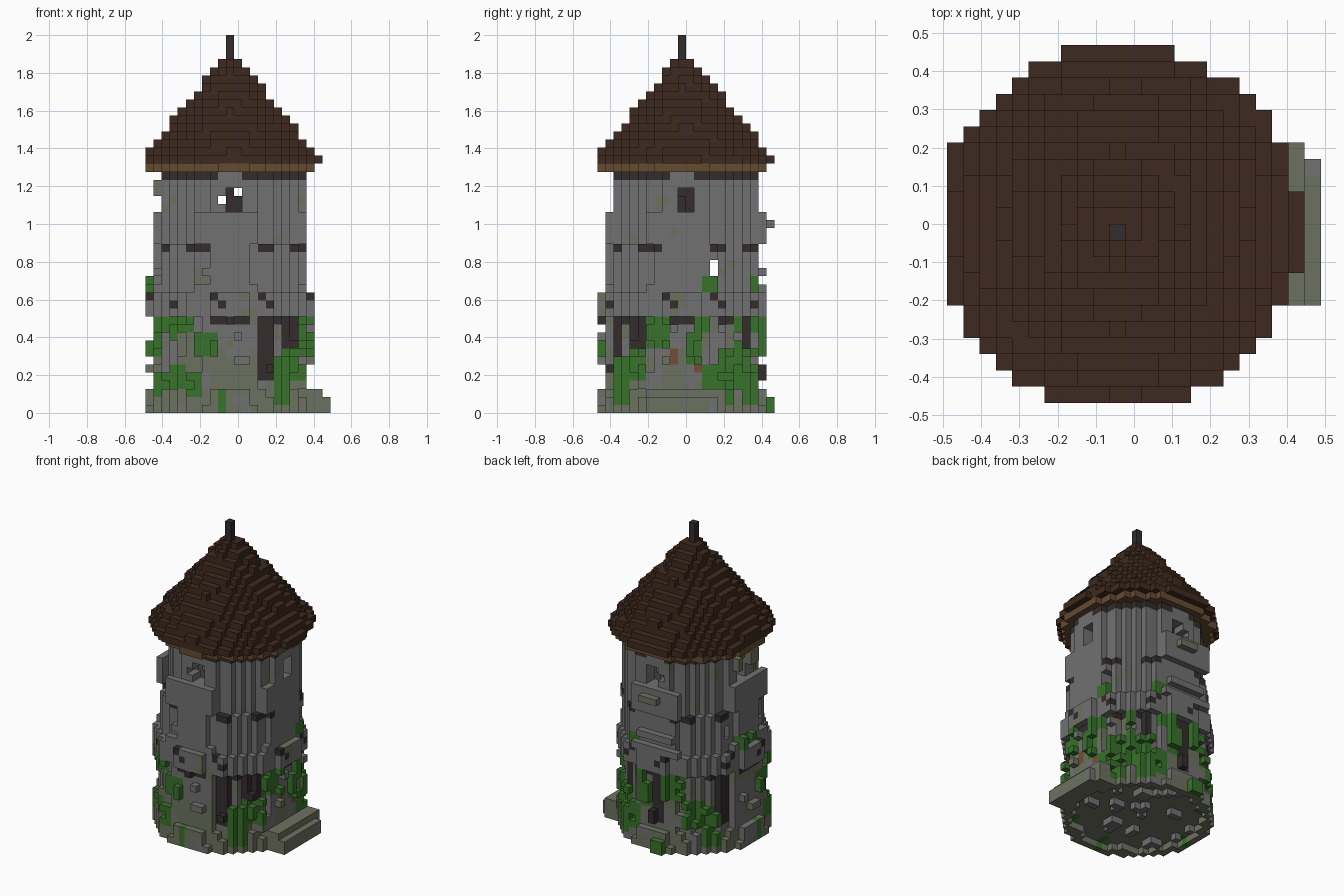
import bpy
import random
from mathutils import Vector, noise

random.seed(4)
V = 2 / 47  # block size

cube = bpy.data.objects.get("Cube")
if cube:
    bpy.data.objects.remove(cube, do_unlink=True)

# Colours
COLOURS = {
    "stone": (0.166, 0.166, 0.167),
    "mossy_stone": (0.152, 0.167, 0.117),
    "ivy_green": (0.040, 0.168, 0.025),
    "dark_wood": (0.034, 0.025, 0.026),
    "roof_brown": (0.049, 0.023, 0.013),
    "plank_brown": (0.130, 0.070, 0.030),
    "brick": (0.170, 0.075, 0.036),
}
NAMES = list(COLOURS)
MATS = []
for name, rgb in COLOURS.items():
    mat = bpy.data.materials.new(name)
    mat.use_nodes = True
    mat.diffuse_color = (*rgb, 1)
    bsdf = next(n for n in mat.node_tree.nodes if n.type == "BSDF_PRINCIPLED")
    bsdf.inputs["Base Color"].default_value = (*rgb, 1)
    bsdf.inputs["Roughness"].default_value = 0.9
    MATS.append(mat)


def build(name, cells):
    """Make one object from blocks {(i, j, k): colour}, keeping only outer faces."""
    verts, faces, tints = {}, [], []
    for cell, colour in cells.items():
        for axis in range(3):
            for side in (0, 1):
                near = list(cell)
                near[axis] += 2 * side - 1
                if tuple(near) in cells:
                    continue
                face = []
                for a, b in ((0, 0), (1, 0), (1, 1), (0, 1)):
                    p = list(cell)
                    p[axis] += side
                    p[(axis + 1) % 3] += a
                    p[(axis + 2) % 3] += b
                    face.append(verts.setdefault(tuple(p), len(verts)))
                faces.append(face if side else face[::-1])
                tints.append(NAMES.index(colour))
    mesh = bpy.data.meshes.new(name)
    points = [((i - 11.5) * V, (j - 11) * V, k * V) for i, j, k in verts]
    mesh.from_pydata(points, [], faces)
    for mat in MATS:
        mesh.materials.append(mat)
    mesh.polygons.foreach_set("material_index", tints)
    bpy.context.collection.objects.link(bpy.data.objects.new(name, mesh))


def disc(r, c=10.0, hole=0.0, d=None):
    d = c if d is None else d
    return [(i, j) for i in range(23) for j in range(22)
            if hole * hole <= (i - c) ** 2 + (j - d) ** 2 <= r * r]


def side_of(i, j):
    """Which side a block belongs to, and its place along that side."""
    dx, dy = i - 10.2, j - 10.2
    if abs(dy) >= abs(dx):
        return ("front" if dy < 0 else "back"), i
    return ("right" if dx > 0 else "left"), j


# Ivy patches: along from, to, height from, to
FRONT_IVY = [(0, 2, 1, 6), (2, 3, 8, 10), (4, 5, 10, 11), (6, 8, 7, 9), (4, 4, 3, 5),
             (5, 6, 2, 4), (9, 9, 0, 2), (18, 20, 7, 9), (16, 17, 1, 6), (17, 20, 3, 5)]
RIGHT_IVY = [(2, 3, 1, 4), (4, 5, 4, 7), (6, 8, 8, 11), (11, 12, 6, 9), (13, 14, 15, 16),
             (12, 13, 10, 11), (15, 16, 1, 7), (17, 18, 6, 11), (19, 20, 14, 16), (13, 14, 2, 5)]
IVY = {"front": FRONT_IVY, "left": FRONT_IVY + [(10, 12, 15, 16)],
       "right": RIGHT_IVY, "back": RIGHT_IVY}
POSTS = {"front": (3, 14, 15), "left": (3, 14, 15), "right": (2, 4, 5), "back": (9, 10, 15)}


def has_ivy(i, j, k):
    side, u = side_of(i, j)
    return any(a <= u <= b and lo <= k <= hi for a, b, lo, hi in IVY[side])


def wall_colour(i, j, k):
    side, u = side_of(i, j)
    if k == 29 and not 9 <= u <= 11:
        return "dark_wood"
    if k == 20 and not 8 <= u <= 13 and u % 4:
        return "dark_wood"
    if k == 11 and (8 <= u <= 12 or u in (15, 16)):
        return "dark_wood"
    if k in (13, 14) and (u + k) % 6 == 4:
        return "dark_wood"
    if side == "right" and (u, k) in ((9, 6), (9, 7), (12, 5), (12, 6)):
        return "brick"
    if has_ivy(i, j, k):
        return "ivy_green"
    if 4 <= k <= 11 and u in POSTS[side]:
        return "dark_wood"
    n = noise.noise(Vector((i, j, k)) * 0.37)
    limit = 0.05 * (k - 6) if k < 12 else 0.45
    return "mossy_stone" if n > limit else "stone"


def is_window(i, j, k):
    side, u = side_of(i, j)
    if side in ("front", "back"):
        return (u in (10, 11) and 25 <= k <= 27) or (u == 9 and k == 26)
    return (u in (10, 11) and 25 <= k <= 27) or (u == 14 and k in (17, 18))


# Tower wall: flared foot, shaft, thick belt, upper shaft
wall = {}
for k in range(30):
    if k < 3:
        r, c = 10.6 - 0.2 * k, 10
    elif k < 12:
        r, c = 9.5, 10
    elif k < 15:
        r, c = 10.4, 10
    elif k < 21:
        r, c = 9.6, 10.2
    else:
        r, c = 9.1, 10.5
    for i, j in disc(r, c, r - (2.4 if k else 1.3)):
        if not is_window(i, j, k):
            wall[i, j, k] = wall_colour(i, j, k)
build("tower_wall", wall)

# Raised ground floor with a few rough stones hanging below it
floor = {}
for i, j in disc(9):
    for k in (0, 1):
        n = noise.noise(Vector((i, j, k)) * 0.4)
        if (i, j, k) not in wall and (k or n > 0.3):
            floor[i, j, k] = "stone" if n > 0.25 else "mossy_stone"
build("floor", floor)

# Ivy and loose stones standing one block proud of the shaft
ivy, stones = {}, {}
for k in range(18):
    for i, j in disc(10.4, 10, 9.3):
        if (i, j, k) in wall:
            continue
        if has_ivy(i, j, k):
            if random.random() < 0.75:
                ivy[i, j, k] = "ivy_green"
        elif random.random() < 0.06 and k < 12:
            stones[i, j, k] = wall_colour(i, j, k)
ivy.update({(i, 21, k): "ivy_green" for i in (8, 9) for k in (0, 1)})
# Corner stones under the eaves
stones.update({(1, j, k): "mossy_stone" for j in (8, 9, 12) for k in (27, 28)})
build("ivy", ivy)
build("loose_stones", stones)


# Slabs and ledges, repeated on the four sides
def around(u, k):
    return {"front": (u, 1, k), "back": (u, 20, k),
            "left": (1, u, k), "right": (19, u, k)}


for side in ("front", "back", "left", "right"):
    slab = {around(u, k)[side]: "stone" for u in range(6, 14) for k in range(21, 25)}
    build(side + "_slab", {p: c for p, c in slab.items() if p not in wall})
    ledge = {around(u, 15)[side]: "stone" for u in range(6, 14)}
    ledge.update({around(u, 17)[side]: "stone" for u in range(7, 13)})
    build(side + "_ledge", {p: c for p, c in ledge.items() if p not in wall})
build("back_stone", {(i, 21, 23): "mossy_stone" for i in (9, 10, 11)})

# Doorstep at the right side
steps = {}
for j in range(6, 16):
    for i, top in ((20, 3), (21, 3), (22, 2)):
        if i == 22 and j == 15:
            continue
        for k in range(top):
            if (i, j, k) not in wall:
                pale = j > 13 and i == 22
                steps[i, j, k] = "stone" if pale else "mossy_stone"
build("steps", steps)

# Timber post behind the windows
post = {(10, j, k): "dark_wood" for j in (10, 11) for k in range(25, 30)}
post.update({(11, 10, k): "dark_wood" for k in (25, 26)})
build("inner_post", post)

# Eaves boards and conical roof in even steps
build("eaves", {(i, j, 30): "plank_brown" for i, j in disc(10.5, 10.1, 0, 10.3) if i < 21 and j < 21})
roof = {}
for step in range(13):
    for i, j in disc(11.15 - 0.8 * step, 10.1, 0, 10.3):
        roof[i, j, 31 + step] = "roof_brown"
build("roof", roof)
build("spike", {(10, 10, k): "dark_wood" for k in range(44, 47)})
